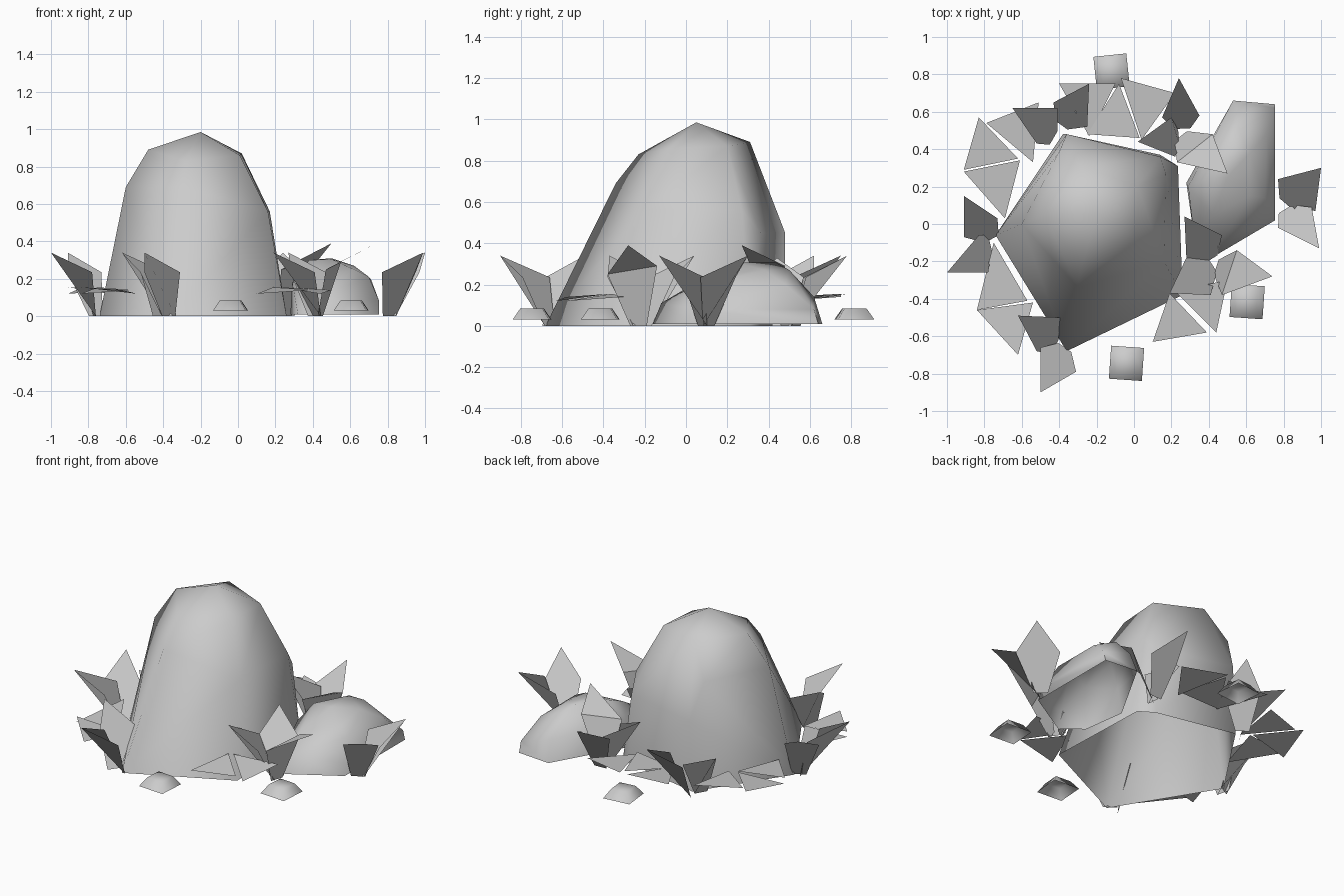
import bpy, bmesh, math
from mathutils import Vector

if "Cube" in bpy.data.objects:
    bpy.data.objects.remove(bpy.data.objects["Cube"])


def add_object(name, bm, smooth=None):
    mesh = bpy.data.meshes.new(name)
    bm.to_mesh(mesh)
    bm.free()
    ob = bpy.data.objects.new(name, mesh)
    bpy.context.collection.objects.link(ob)
    if smooth:
        bpy.ops.object.select_all(action='DESELECT')
        ob.select_set(True)
        bpy.context.view_layer.objects.active = ob
        bpy.ops.object.shade_smooth_by_angle(angle=math.radians(smooth))
    return ob


def rock(name, points):
    # convex boulder wrapped around a few corner points, open underneath
    bm = bmesh.new()
    for p in points:
        bm.verts.new(p)
    res = bmesh.ops.convex_hull(bm, input=bm.verts[:])
    junk = [v for v in res["geom_interior"] if isinstance(v, bmesh.types.BMVert)]
    bmesh.ops.delete(bm, geom=junk, context='VERTS')
    bmesh.ops.recalc_face_normals(bm, faces=bm.faces[:])
    under = [f for f in bm.faces if all(v.co.z < .02 for v in f.verts)]
    bmesh.ops.delete(bm, geom=under, context='FACES')
    add_object(name, bm, 80)


# Boulders: foot, shoulder and crown rings
rock("large_boulder", [
    (-.36, -.68, 0), (.26, -.38, 0), (.235, .31, 0), (.14, .37, 0), (-.38, .48, 0), (-.74, -.06, 0),
    (-.36, .48, .45), (.14, .36, .45), (.17, .27, .56), (.16, -.20, .56),
    (-.30, -.34, .69), (-.60, .0, .69), (-.40, .385, .68),
    (-.28, -.23, .83), (.01, -.08, .86), (.02, .2, .87), (-.28, .31, .89), (-.48, .05, .89),
    (-.20, .05, .985)])
rock("small_boulder", [
    (.45, -.16, .01), (.32, -.06, .01), (.28, .22, .01), (.53, .66, .01), (.755, .64, .01), (.755, .02, .01),
    (.45, -.12, .11), (.755, .05, .08), (.755, .62, .08), (.55, .62, .14), (.29, .2, .18),
    (.70, .14, .21), (.71, .48, .20), (.38, .24, .30), (.50, .25, .305), (.50, .43, .31),
    (.42, .05, .21), (.62, .38, .27), (.62, .15, .25), (.56, .50, .27)])


def leaf(name, tip, a, b, root, top=.34):
    # upright blade: narrow root, two shoulders, pointed tip; tall ones fold over
    side = (Vector(b) - Vector(a)).normalized() * .042
    r = Vector(root)
    tall = top > .36
    za, zb = (.25, .29) if tall else (.235, .235)
    bm = bmesh.new()
    pts = [(*(r - side), 0), (*(r + side), 0), (*b, zb), (*tip, top), (*a, za)]
    v = [bm.verts.new(p) for p in pts]
    if tall:
        bm.faces.new((v[0], v[1], v[2], v[4]))
        bm.faces.new((v[4], v[2], v[3]))
    else:
        bm.faces.new(v)
    add_object(name, bm)


# Upright leaves around the boulders
leaves = [
    ((-.91, .15), (-.91, -.07), (-.73, .03), (-.76, -.08), .34),
    ((-1.0, -.26), (-.83, -.06), (-.78, -.26), (-.77, -.10), .34),
    ((-.62, -.49), (-.52, -.68), (-.39, -.50), (-.43, -.66), .34),
    ((-.50, -.90), (-.50, -.66), (-.31, -.79), (-.37, -.66), .34),
    ((-.65, .62), (-.52, .43), (-.41, .62), (-.43, .46), .34),
    ((-.24, .75), (-.43, .65), (-.25, .52), (-.39, .53), .34),
    ((.24, .78), (.15, .57), (.35, .58), (.26, .51), .34),
    ((.02, .44), (.20, .57), (.22, .36), (.24, .46), .33),
    ((.50, .27), (.23, .33), (.42, .48), (.25, .47), .39),
    ((.27, .04), (.28, -.18), (.47, -.06), (.41, -.19), .34),
    ((.19, -.37), (.28, -.18), (.41, -.38), (.42, -.22), .34),
    ((.74, -.28), (.47, -.38), (.55, -.14), (.44, -.23), .39),
    ((1.0, .30), (.77, .24), (.97, .07), (.81, .11), .34),
    ((.99, -.13), (.77, -.02), (.95, .09), (.81, .08), .34),
]
for i, (tip, a, b, root, top) in enumerate(leaves):
    leaf(f"leaf_{i + 1}", tip, a, b, root, top)

# Nearly flat triangular leaves hovering low
flats = [
    ((-.84, -.46), (-.54, -.42), (-.62, -.70)),
    ((-.75, -.10), (-.84, -.46), (-.57, -.41)),
    ((-.83, .57), (-.91, .29), (-.62, .35)),
    ((-.91, .28), (-.69, .03), (-.61, .34)),
    ((-.79, .54), (-.54, .33), (-.51, .65)),
    ((-.40, .75), (-.24, .47), (-.10, .75)),
    ((-.08, .75), (-.25, .48), (.03, .46)),
    ((-.07, .78), (.04, .45), (.22, .70)),
    ((.19, -.37), (.10, -.63), (.39, -.58)),
    ((.22, -.36), (.44, -.58), (.50, -.30)),
]
for i, tri in enumerate(flats):
    bm = bmesh.new()
    face = bm.faces.new([bm.verts.new((*p, z)) for p, z in zip(tri, (.155, .12, .14))])
    face.normal_update()
    if face.normal.z < 0:
        face.normal_flip()
    add_object(f"flat_leaf_{i + 1}", bm)

# Open-bottomed pebbles: tapered four-sided caps
pebbles = {"pebble_front": ((-.04, -.745), -4), "pebble_right": ((.605, -.415), -4),
           "pebble_back": ((-.12, .815), 6)}
for name, ((x, y), turn) in pebbles.items():
    bm = bmesh.new()
    rings = []
    for r, z in ((.125, .03), (.075, .085)):
        rings.append([bm.verts.new((x + r * math.cos(t), y + r * math.sin(t), z))
                      for t in (math.radians(45 + turn + 90 * k) for k in range(4))])
    low, high = rings
    for k in range(4):
        n = (k + 1) % 4
        bm.faces.new((low[k], low[n], high[n], high[k]))
    bm.faces.new(high)
    add_object(name, bm, 80)
